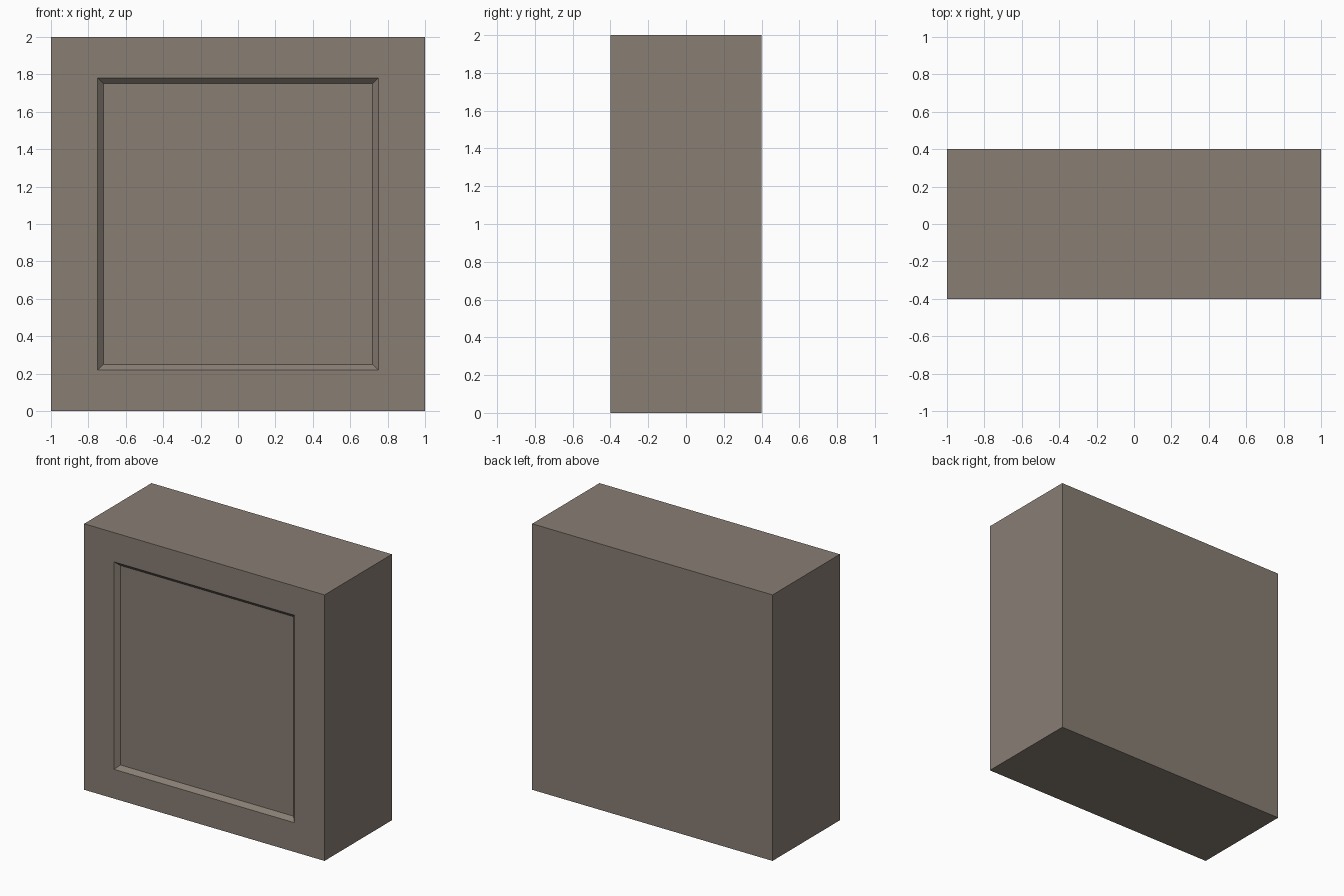
import bpy, bmesh
from mathutils import Matrix

if "Cube" in bpy.data.objects:
    bpy.data.objects.remove(bpy.data.objects["Cube"])

W, D, H = 2.0, 0.8, 2.0          # overall size
MARGIN_X, MARGIN_Z = 0.25, 0.22  # flat border around the recess
BEVEL, DEPTH = 0.03, 0.03        # sloped rim of the recess

# Block
bm = bmesh.new()
bmesh.ops.create_cube(bm, size=1, matrix=Matrix.Translation((0, 0, H / 2)) @ Matrix.Diagonal((W, D, H, 1)))
front = min(bm.faces, key=lambda f: f.calc_center_median().y)


def inset_to(half_x, half_z, y):
    """Inset the front face to a centred rectangle at depth y."""
    bmesh.ops.inset_region(bm, faces=[front], thickness=0.01)
    for v in front.verts:
        v.co.x = half_x if v.co.x > 0 else -half_x
        v.co.z = H / 2 + (half_z if v.co.z > H / 2 else -half_z)
        v.co.y = y


# Recessed front panel: border, then sloped rim
hx, hz = W / 2 - MARGIN_X, H / 2 - MARGIN_Z
inset_to(hx, hz, -D / 2)
inset_to(hx - BEVEL, hz - BEVEL, -D / 2 + DEPTH)

mesh = bpy.data.meshes.new("panelled_block")
bm.normal_update()
bm.to_mesh(mesh)
bm.free()
block = bpy.data.objects.new("panelled_block", mesh)
bpy.context.collection.objects.link(block)

# Warm stone colour
stone = bpy.data.materials.new("stone")
stone.diffuse_color = (0.25, 0.21, 0.175, 1)
stone.use_nodes = True
stone.node_tree.nodes["Principled BSDF"].inputs["Base Color"].default_value = stone.diffuse_color
mesh.materials.append(stone)
